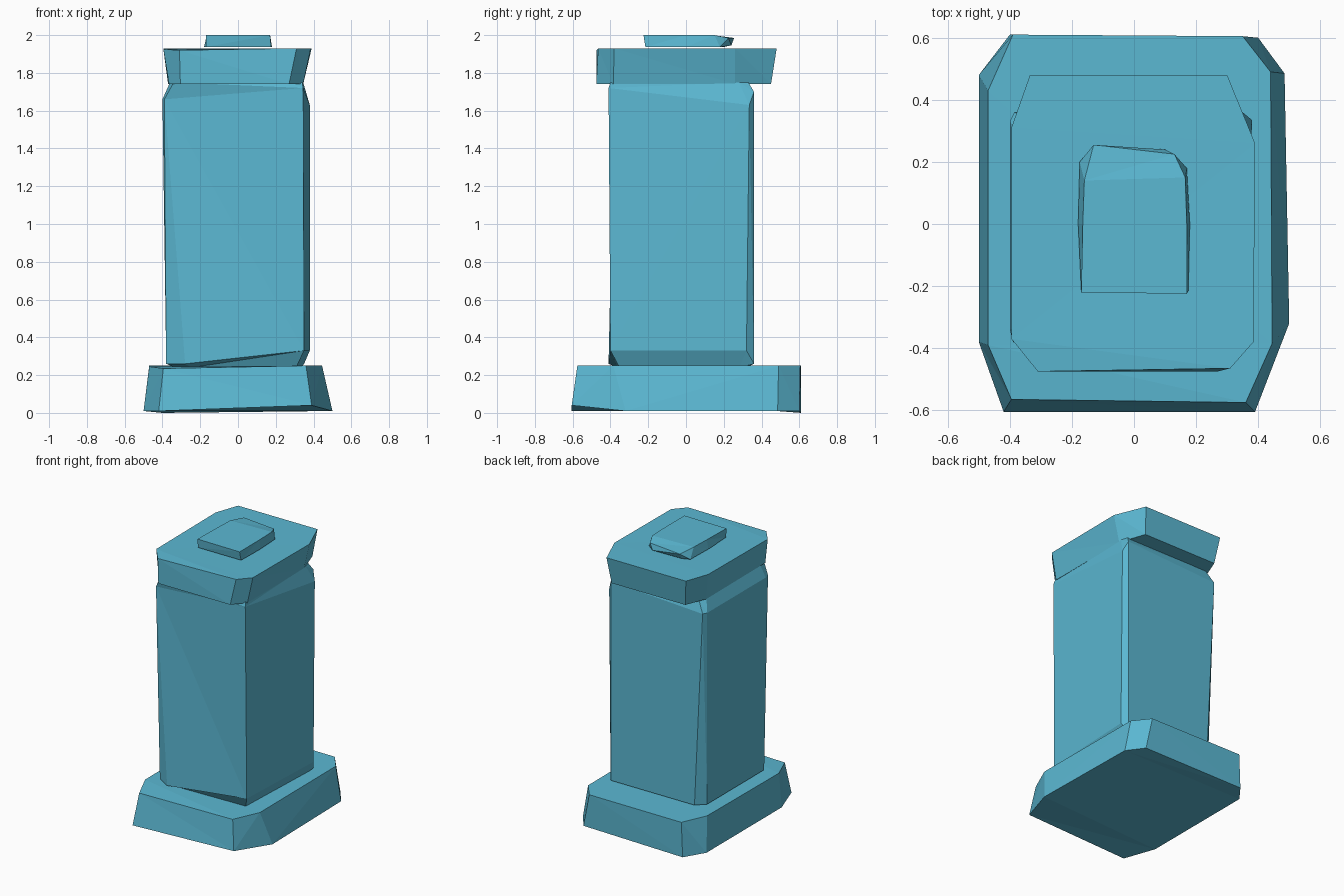
import bpy
import bmesh

default_cube = bpy.data.objects.get("Cube")
if default_cube:
    bpy.data.objects.remove(default_cube, do_unlink=True)

# One flat colour for the whole pedestal
colour = (0.105, 0.48, 0.65, 1.0)
stone = bpy.data.materials.new("turquoise stone")
stone.use_nodes = True
stone.diffuse_color = colour
shader = next(node for node in stone.node_tree.nodes if node.type == 'BSDF_PRINCIPLED')
shader.inputs["Base Color"].default_value = colour


def level(outline, height, raised=None):
    """Lift a flat outline to a height; raised overrides single corners."""
    raised = raised or {}
    return [(x, y, raised.get(i, height)) for i, (x, y) in enumerate(outline)]


def loft(name, rings):
    """Skin a closed, flat-faced solid through matching rings of corners."""
    bm = bmesh.new()
    loops = [[bm.verts.new(corner) for corner in ring] for ring in rings]
    count = len(loops[0])
    for lower, upper in zip(loops, loops[1:]):
        for i in range(count):
            j = (i + 1) % count
            bm.faces.new((lower[i], lower[j], upper[j], upper[i]))
    bm.faces.new(list(reversed(loops[0])))
    bm.faces.new(loops[-1])
    bmesh.ops.triangulate(bm, faces=bm.faces[:])
    bmesh.ops.recalc_face_normals(bm, faces=bm.faces[:])
    mesh = bpy.data.meshes.new(name)
    bm.to_mesh(mesh)
    bm.free()
    mesh.materials.append(stone)
    part = bpy.data.objects.new(name, mesh)
    bpy.context.collection.objects.link(part)
    return part


# Outlines run counter-clockwise from the front corner on the -x side

# Wide base slab with uneven chamfered corners
base_bottom = [(-.42, -.605), (.39, -.605), (.5, -.32), (.485, .485),
               (.4, .6), (-.4, .61), (-.5, .48), (-.5, -.38)]
base_top = [(-.395, -.565), (.36, -.575), (.445, -.385), (.44, .49),
            (.35, .605), (-.39, .61), (-.47, .43), (-.47, -.39)]
loft("base", [level(base_bottom, .01, {1: .04, 5: 0}),
              level(base_top, .25, {0: .235, 7: .245})])

# Tall shaft, undercut at the foot and chipped at the shoulders
shaft_low = [(-.28, -.41), (.35, -.4), (.38, .32), (.35, .36),
             (-.32, .36), (-.38, .3), (-.38, -.35)]
shaft_high = [(-.39, -.38), (.345, -.41), (.38, .335), (.35, .36),
              (-.385, .36), (-.4, .33), (-.4, -.34)]
shaft_top = [(-.34, -.4), (.34, -.4), (.345, .28), (.33, .33),
             (-.33, .33), (-.36, .28), (-.36, -.33)]
shaft_foot = [(x * .88, y * .88) for x, y in shaft_low]
loft("shaft", [level(shaft_foot, .24),
               level(shaft_low, .26, {1: .33, 2: .33}),
               level(shaft_high, 1.66, {1: 1.72, 2: 1.63, 3: 1.7}),
               level(shaft_top, 1.75)])

# Overhanging cap that flares upward
cap_bottom = [(-.305, -.475), (.27, -.475), (.345, -.385), (.345, .26),
              (.28, .45), (-.31, .45), (-.37, .3), (-.365, -.385)]
cap_top = [(-.31, -.475), (.31, -.465), (.385, -.38), (.39, .26),
           (.3, .48), (-.335, .48), (-.395, .31), (-.395, -.37)]
loft("cap", [level(cap_bottom, 1.74),
             level(cap_top, 1.93, {0: 1.92, 7: 1.925})])

# Thin loose plate resting just above the cap
plate_bottom = [(-.17, -.215), (.175, -.215), (.18, 0), (.17, .18),
                (.1, .24), (-.13, .235), (-.175, .2), (-.18, 0)]
plate_top = [(-.17, -.22), (.17, -.225), (.17, 0), (.165, .15),
             (.13, .225), (-.13, .255), (-.16, .14), (-.165, 0)]
loft("top_plate", [level(plate_bottom, 1.937, {4: 1.945, 5: 1.945}),
                   level(plate_top, 2.0, {4: 1.985, 5: 1.985})])
